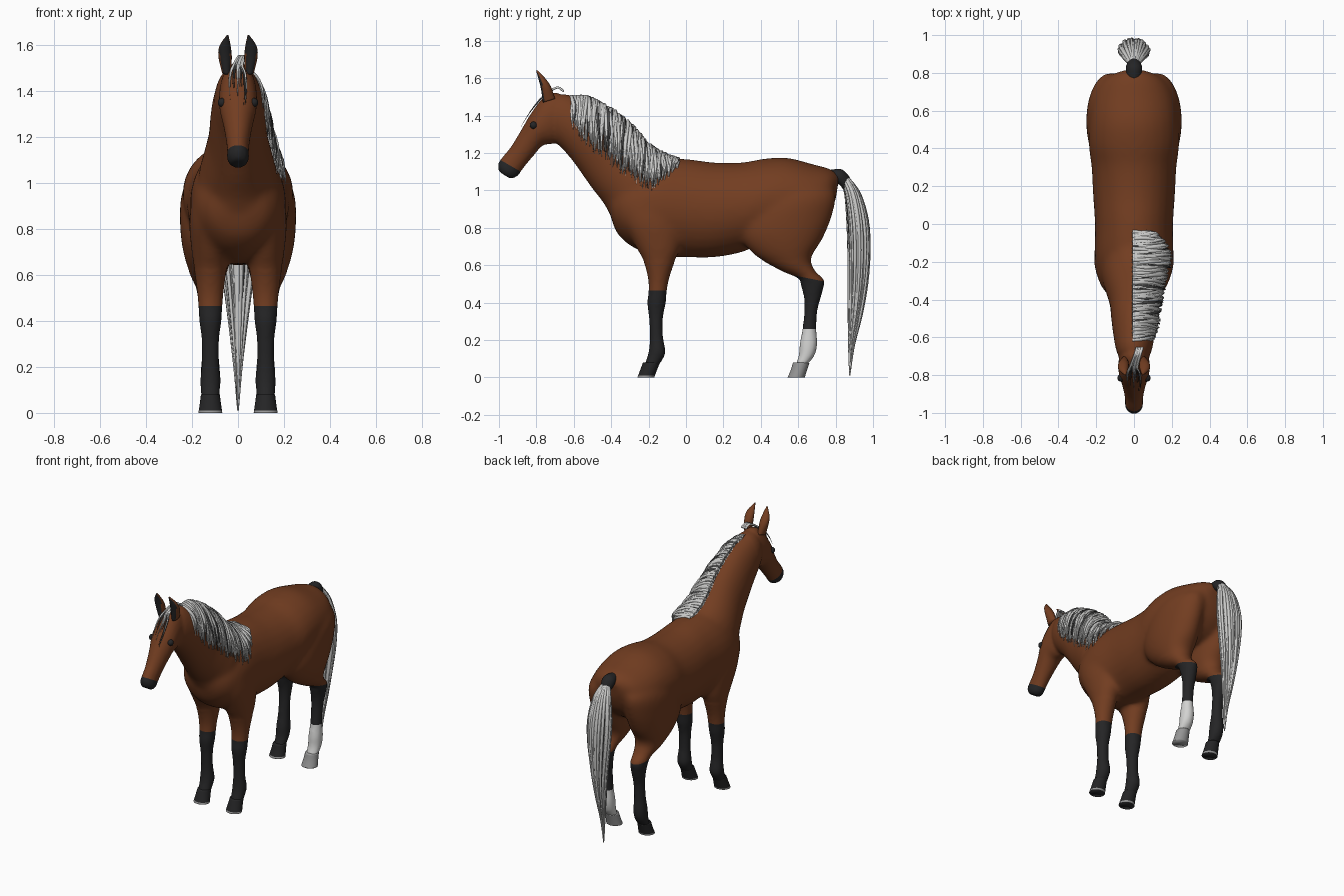
import bpy
import bmesh
import math
import random
from mathutils import Vector

random.seed(4)
default = bpy.data.objects.get("Cube")
if default:
    bpy.data.objects.remove(default)


def material(name, colour):
    mat = bpy.data.materials.new(name)
    mat.use_nodes = True
    mat.diffuse_color = (*colour, 1)
    shader = mat.node_tree.nodes["Principled BSDF"]
    shader.inputs["Base Color"].default_value = (*colour, 1)
    shader.inputs["Roughness"].default_value = 0.8
    return mat


BROWN, BLACK, WHITE, PALE, DARK, HOOF = range(6)
palette = [
    material("chestnut coat", (.17, .047, .015)),
    material("charcoal points", (.018, .018, .019)),
    material("white sock", (.65, .65, .64)),
    material("pale hair", (.6, .6, .59)),
    material("dark grey hair", (.07, .07, .07)),
    material("grey hoof", (.3, .3, .3)),
]


def spline(rows, steps):
    """Smoothly interpolate rows of numbers."""
    pts = [rows[0], *rows, rows[-1]]
    out = []
    for a, b, c, d in zip(pts, pts[1:], pts[2:], pts[3:]):
        for k in range(steps):
            t = k / steps
            out.append(tuple(
                q + (r - p) * t / 2 + (p - 2.5 * q + 2 * r - s / 2) * t * t
                + (3 * q - p - 3 * r + s) * t ** 3 / 2
                for p, q, r, s in zip(a, b, c, d)))
    return out + [rows[-1]]


def loft(bm, rows, side=1, sides=28, steps=6):
    """Rows: front or top point (y, z), back or bottom point (y, z), half width, centre x."""
    rows = [tuple(r) + (0,) * (6 - len(r)) for r in rows]
    rings = []
    for ya, za, yb, zb, w, cx in spline(rows, steps):
        ring = []
        for k in range(sides):
            a = math.tau * k / sides
            m = (1 + math.cos(a)) / 2
            ring.append(bm.verts.new((side * cx + w * math.sin(a),
                                      yb + (ya - yb) * m, zb + (za - zb) * m)))
        rings.append(ring)
    for lower, upper in zip(rings, rings[1:]):
        for k in range(sides):
            j = (k + 1) % sides
            bm.faces.new((lower[k], lower[j], upper[j], upper[k]))
    bm.faces.new(rings[0])
    bm.faces.new(rings[-1])


def add_object(name, data):
    ob = bpy.data.objects.new(name, data)
    bpy.context.scene.collection.objects.link(ob)
    return ob


def finish(name, bm, rule):
    """Colour faces by a rule on centre and normal, and shade smooth."""
    bmesh.ops.recalc_face_normals(bm, faces=bm.faces[:])
    bm.normal_update()
    for f in bm.faces:
        f.material_index = rule(f.calc_center_median(), f.normal)
        f.smooth = True
    mesh = bpy.data.meshes.new(name)
    for mat in palette:
        mesh.materials.append(mat)
    bm.to_mesh(mesh)
    bm.free()
    return add_object(name, mesh)


def bake(ob):
    bpy.context.view_layer.update()
    graph = bpy.context.evaluated_depsgraph_get()
    mesh = bpy.data.meshes.new_from_object(ob.evaluated_get(graph), depsgraph=graph)
    bpy.data.objects.remove(ob)
    return mesh


# Trunk, neck, head and legs as overlapping lofts
trunk = [(-.42, .93, -.39, .82, .06), (-.4, 1.02, -.36, .76, .13), (-.32, 1.1, -.29, .7, .185),
         (-.18, 1.17, -.17, .65, .207), (0, 1.168, 0, .642, .207), (.15, 1.15, .15, .642, .217),
         (.3, 1.15, .3, .67, .225), (.42, 1.17, .42, .72, .24), (.54, 1.175, .56, .74, .237),
         (.68, 1.14, .68, .78, .215), (.77, 1.115, .76, .86, .16), (.82, 1.08, .8, .95, .07)]
neck = [(0, 1.14, -.28, .75, .13), (-.14, 1.185, -.385, .84, .17), (-.22, 1.24, -.44, .93, .155),
        (-.32, 1.34, -.51, 1.02, .13), (-.44, 1.44, -.58, 1.12, .12), (-.56, 1.49, -.64, 1.2, .108),
        (-.66, 1.515, -.7, 1.26, .09), (-.72, 1.49, -.74, 1.3, .06)]
head = [(-.66, 1.5, -.64, 1.36, .05), (-.7, 1.525, -.66, 1.28, .075), (-.765, 1.495, -.71, 1.25, .082),
        (-.83, 1.41, -.765, 1.24, .08), (-.88, 1.325, -.82, 1.18, .063), (-.935, 1.235, -.865, 1.125, .051),
        (-.98, 1.18, -.89, 1.09, .047), (-1.005, 1.14, -.91, 1.07, .047), (-1, 1.1, -.94, 1.063, .032)]
hind_leg = [(.42, 1.06, .74, 1.06, .1, .09), (.33, .92, .8, .98, .125, .12), (.29, .77, .78, .86, .122, .13),
            (.36, .66, .73, .74, .108, .13), (.5, .575, .67, .64, .08, .13), (.6, .53, .69, .57, .058, .127),
            (.615, .49, .738, .52, .05, .125), (.63, .43, .727, .45, .043, .122), (.633, .36, .703, .36, .036, .12),
            (.623, .26, .697, .26, .036, .12), (.608, .18, .702, .18, .042, .12), (.603, .12, .688, .12, .042, .12),
            (.583, .06, .655, .075, .038, .12)]
front_leg = [(-.36, .92, -.08, .95, .08, .12), (-.33, .82, -.03, .82, .087, .125), (-.27, .7, -.03, .7, .082, .12),
             (-.227, .62, -.06, .62, .07, .12), (-.203, .53, -.09, .53, .058, .12), (-.2, .46, -.103, .46, .052, .12),
             (-.207, .4, -.108, .4, .048, .12), (-.198, .32, -.123, .32, .038, .12), (-.193, .22, -.123, .22, .037, .12),
             (-.198, .15, -.11, .14, .044, .12), (-.207, .11, -.123, .1, .042, .12), (-.225, .06, -.15, .06, .04, .12)]
bm = bmesh.new()
for rows in (trunk, neck, head):
    loft(bm, rows)
for side in (-1, 1):
    loft(bm, hind_leg, side)
    loft(bm, front_leg, side)
bmesh.ops.recalc_face_normals(bm, faces=bm.faces[:])
rough = bpy.data.meshes.new("rough body")
bm.to_mesh(rough)
bm.free()

# Fuse the lofts into one skin and soften the joints
blend = add_object("rough body", rough)
remesh = blend.modifiers.new("fuse", "REMESH")
remesh.mode = "VOXEL"
remesh.voxel_size = .011
soften = blend.modifiers.new("soften", "SMOOTH")
soften.iterations = 3
skin = bake(blend)
bm = bmesh.new()
bm.from_mesh(skin)
torso = [v for v in bm.verts if v.co.z > .62 and v.co.y > -.62]
for _ in range(12):
    bmesh.ops.smooth_vert(bm, verts=torso, factor=.5, use_axis_x=True, use_axis_y=True, use_axis_z=True)

# Crisp colour borders: knee, hock, sock and muzzle
cuts = [(Vector(p), Vector(n).normalized()) for p, n in (
    ((0, 0, .465), (0, 0, 1)), ((0, .62, .537), (0, .2, 1)),
    ((0, 0, .26), (0, 0, 1)), ((0, -.895, 1.107), (0, .5, .87)))]
for point, normal in cuts:
    bmesh.ops.bisect_plane(bm, geom=bm.verts[:] + bm.edges[:] + bm.faces[:],
                           plane_co=point, plane_no=normal, dist=1e-5)


def coat(c, n):
    knee, hock, sock, muzzle = [(c - p).dot(q) < 0 for p, q in cuts]
    if c.y > .2 and hock:
        return WHITE if sock and c.x > 0 else BLACK
    if (c.y < .2 and knee) or (c.y < -.85 and muzzle):
        return BLACK
    return BROWN


finish("body", bm, coat)

# Hooves with a pale ground rim
hooves = {"front": [(-.23, .08, -.14, .078, .041), (-.245, .04, -.155, .04, .046), (-.26, 0, -.17, 0, .052)],
          "hind": [(.572, .08, .66, .078, .041), (.56, .04, .647, .04, .046), (.543, 0, .635, 0, .052)]}
for end, rows in hooves.items():
    for side, label in ((1, "left"), (-1, "right")):
        bm = bmesh.new()
        loft(bm, [r + (.12,) for r in rows], side)
        grey = end == "hind" and side > 0
        finish(f"{end}_{label}_hoof", bm, lambda c, n, grey=grey:
               HOOF if grey or (c.z < .008 and n.z > -.8) else BLACK)

# Ears with dark inner faces, and eyes
ear = [(-.765, 1.47, -.7, 1.49, .02, .05), (-.775, 1.54, -.722, 1.555, .029, .056),
       (-.787, 1.59, -.753, 1.6, .024, .056), (-.802, 1.642, -.792, 1.642, .003, .045)]
for side, label in ((1, "left"), (-1, "right")):
    bm = bmesh.new()
    loft(bm, ear, side, 16)
    finish(f"{label}_ear", bm, lambda c, n: BLACK if n.y < -.6 else BROWN)
    bm = bmesh.new()
    bmesh.ops.create_uvsphere(bm, u_segments=16, v_segments=10, radius=.02)
    bmesh.ops.translate(bm, verts=bm.verts[:], vec=(side * .068, -.815, 1.348))
    finish(f"{label}_eye", bm, lambda c, n: BLACK)

# Dark tail dock
bm = bmesh.new()
loft(bm, [(.77, 1.11, .78, 1.05, .035), (.83, 1.113, .82, 1.03, .043),
          (.87, 1.078, .845, 1, .032), (.89, 1.03, .86, .99, .012)])
finish("tail_dock", bm, lambda c, n: BLACK)


def hair(name, locks, radius, dark_share):
    """Many tapered locks, a share of them dark."""
    curve = bpy.data.curves.new(name, "CURVE")
    curve.dimensions = "3D"
    curve.bevel_depth = radius
    curve.bevel_resolution = 1
    for mat in palette:
        curve.materials.append(mat)
    for path in locks:
        strand = curve.splines.new("POLY")
        strand.points.add(len(path) - 1)
        dark = random.random() < dark_share
        strand.material_index = DARK if dark else PALE
        for k, (pt, co) in enumerate(zip(strand.points, path)):
            pt.co = (*co, 1)
            pt.radius = (.8 if dark else 1) * (1.05 - (k / (len(path) - 1)) ** 3)
    mesh = bake(add_object(name, curve))
    if not mesh.materials:
        for mat in palette:
            mesh.materials.append(mat)
    add_object(name, mesh)


# Mane falling over the left of the neck: y, crest height, hem height, reach
mane_rows = [(-.61, 1.5, 1.34, .115), (-.52, 1.495, 1.24, .14), (-.41, 1.435, 1.16, .155),
             (-.31, 1.36, 1.08, .175), (-.195, 1.24, 1.01, .205), (-.13, 1.2, 1.05, .19), (-.05, 1.168, 1.12, .13)]
locks = []
for y, top, hem, reach in spline(mane_rows, 26):
    hem += random.uniform(-.02, .035)
    puff, phase = random.uniform(.93, 1.05), random.uniform(0, 6)
    locks.append([(reach * puff * math.sin(a) - .008, y + .008 * math.sin(3 * a + phase),
                   hem + (top - hem) * math.cos(a) * puff ** .2)
                  for a in (k * math.pi / 20 for k in range(11))])
hair("mane", locks, .011, .12)

# Forelock tuft and face strands
locks = []
for k in range(22):
    u, s = random.uniform(-1, 1), random.uniform(.6, 1)
    rows = [(.03 + .015 * u, -.655, 1.53), (.02 + .015 * u, -.69, 1.55), (.02 * u, -.755, 1.51),
            (.035 * u, -.79, 1.475), (.04 * u, -.84, 1.41), (.035 * u, -.895, 1.32)]
    path = spline(rows, 4)
    locks.append(path[:int(len(path) * s)])
hair("forelock", locks, .006, .45)

# Tail bundle: inner y, outer y, height, half width
tail_rows = [(.835, .87, 1.06, .02), (.855, .93, .98, .055), (.865, .972, .84, .078), (.87, .982, .68, .072),
             (.87, .97, .5, .05), (.87, .94, .33, .03), (.87, .9, .17, .014), (.873, .878, .01, .003)]
bundle = spline(tail_rows, 4)
locks = []
for k in range(120):
    a, r = random.uniform(0, math.tau), random.random() ** .3
    u, v = r * math.cos(a), (1 + r * math.sin(a)) / 2
    path = [(w * u, yi + (yo - yi) * v, z) for yi, yo, z, w in bundle]
    locks.append(path[:random.randint(len(path) // 2, len(path))] if k % 4 else path)
hair("tail", locks, .01, .15)
